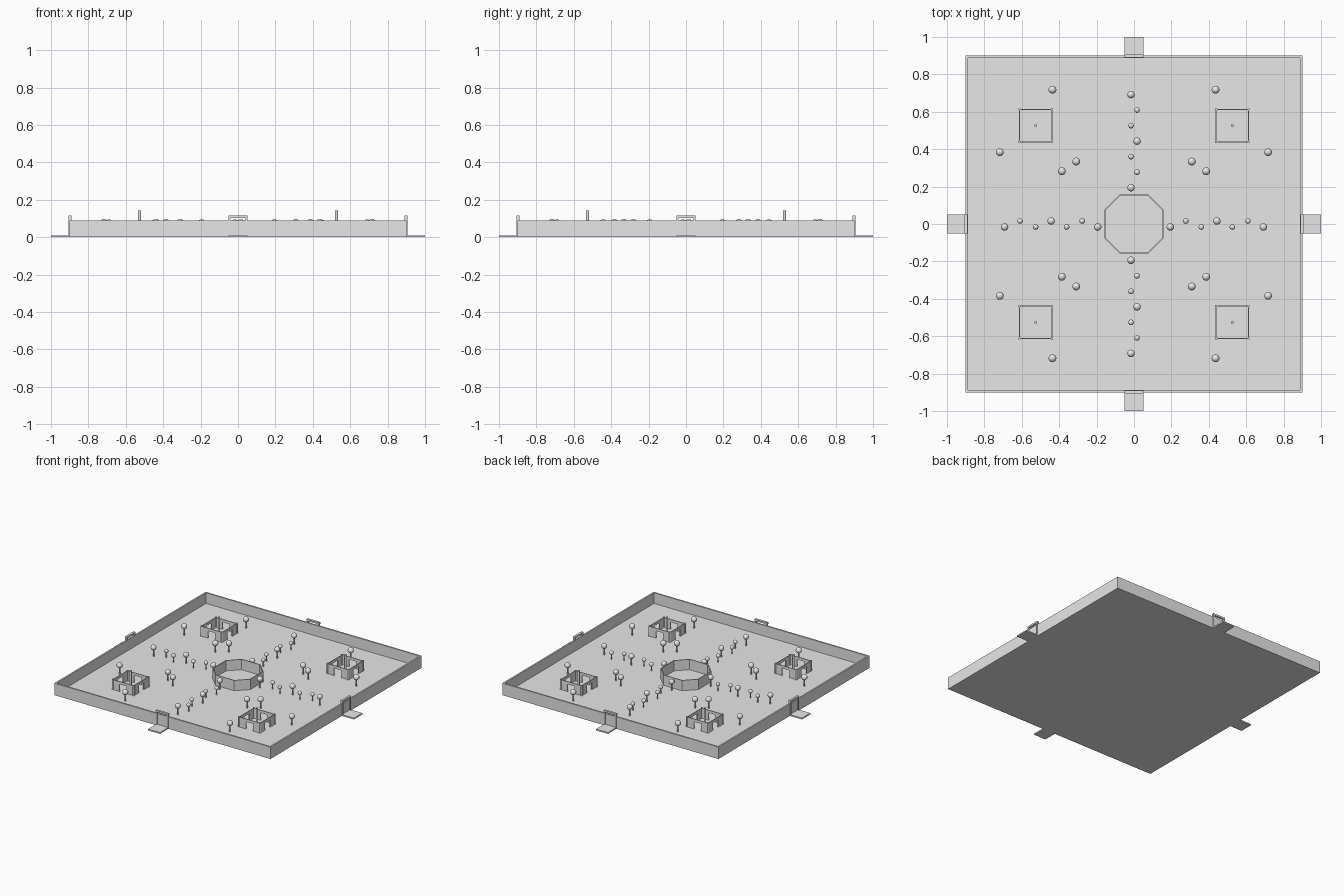
import bpy, bmesh, math
from mathutils import Matrix, Vector

cube = bpy.data.objects.get("Cube")
if cube:
    bpy.data.objects.remove(cube, do_unlink=True)

grey = bpy.data.materials.new("light_grey")
grey.use_nodes = True
colour = (0.8, 0.8, 0.8, 1)
grey.diffuse_color = colour
grey.node_tree.nodes["Principled BSDF"].inputs["Base Color"].default_value = colour

FLOOR, WALL_TOP = 0.01, 0.09
CORNERS = [(sx, sy) for sx in (-1, 1) for sy in (-1, 1)]


def finish(name, bm, smooth=False):
    mesh = bpy.data.meshes.new(name)
    bm.to_mesh(mesh)
    bm.free()
    mesh.materials.append(grey)
    ob = bpy.data.objects.new(name, mesh)
    bpy.context.collection.objects.link(ob)
    for p in mesh.polygons:
        p.use_smooth = smooth and len(p.vertices) < 5
    return ob


def box(bm, lo, hi, turn=Matrix()):
    lo, hi = Vector(lo), Vector(hi)
    size = Matrix.Diagonal((*(hi - lo), 1))
    bmesh.ops.create_cube(bm, size=1, matrix=turn @ Matrix.Translation((lo + hi) / 2) @ size)


def rod(bm, x, y, z0, z1, r, sides=8):
    bmesh.ops.create_cone(bm, cap_ends=True, segments=sides, radius1=r, radius2=r,
                          depth=z1 - z0, matrix=Matrix.Translation((x, y, (z0 + z1) / 2)))


def quarter(i):
    return Matrix.Rotation(i * math.pi / 2, 4, "Z")


def ring_wall(name, points, thick, z0, z1):
    """Closed wall: a loop of points and the same loop scaled inward."""
    bm = bmesh.new()
    reach = max(p[0] for p in points)
    k = (reach - thick) / reach
    rows = [[bm.verts.new((x * s, y * s, z)) for x, y in points]
            for s, z in ((1, z0), (1, z1), (k, z1), (k, z0))]
    n = len(points)
    for a, b in zip(rows, rows[1:] + rows[:1]):
        for i in range(n):
            j = (i + 1) % n
            bm.faces.new((a[i], a[j], b[j], b[i]))
    bmesh.ops.recalc_face_normals(bm, faces=bm.faces)
    return finish(name, bm)


# Ground slab
bm = bmesh.new()
box(bm, (-0.9, -0.9, 0), (0.9, 0.9, FLOOR))
finish("ground_slab", bm)

# Outer wall
ring_wall("outer_wall", [(-0.9, -0.9), (0.9, -0.9), (0.9, 0.9), (-0.9, 0.9)],
          0.012, FLOOR, WALL_TOP)

# Octagonal centre wall
h, f = 0.157, 0.078
ring_wall("centre_wall", [(h, -f), (h, f), (f, h), (-f, h), (-h, f), (-h, -f), (-f, -h), (f, -h)],
          0.006, FLOOR, WALL_TOP - 0.002)

# Entrance paths and gate frames, one per side
for i, side in enumerate(("front", "left", "back", "right")):
    turn = quarter(i)
    bm = bmesh.new()
    box(bm, (-0.05, -1, 0), (0.05, -0.9, FLOOR), turn)
    finish(side + "_entrance_path", bm)
    bm = bmesh.new()
    for s in (-1, 1):
        x0, x1 = sorted((s * 0.04, s * 0.05))
        box(bm, (x0, -0.906, FLOOR), (x1, -0.89, 0.104), turn)
    box(bm, (-0.052, -0.906, 0.102), (0.052, -0.89, 0.115), turn)
    finish(side + "_gate", bm)

# Four courts: walls with doorways, corner posts and a central pole
C, H, T, DOOR = 0.526, 0.09, 0.006, 0.03
for sx, sy in CORNERS:
    where = ("back_" if sy > 0 else "front_") + ("left" if sx > 0 else "right")
    place = Matrix.Translation((sx * C, sy * C, 0))
    bm = bmesh.new()
    for i in range(4):
        turn = place @ quarter(i)
        box(bm, (-H, -H, FLOOR), (-DOOR, -H + T, 0.085), turn)
        box(bm, (DOOR, -H, FLOOR), (H, -H + T, 0.085), turn)
        box(bm, (-DOOR, -H, 0.065), (DOOR, -H + T, 0.085), turn)
    finish(where + "_court_walls", bm)
    bm = bmesh.new()
    for px, py in CORNERS:
        rod(bm, sx * C + px * (H - T / 2), sy * C + py * (H - T / 2), FLOOR, 0.088, 0.007)
    finish(where + "_court_posts", bm, True)
    bm = bmesh.new()
    rod(bm, sx * C, sy * C, FLOOR, 0.142, 0.008, 12)
    finish(where + "_court_pole", bm, True)


# Trees: thin trunk and round crown
def tree(x, y, r, top):
    bm = bmesh.new()
    rod(bm, x, y, FLOOR, top - r, r * 0.25)
    finish("tree_trunk", bm, True)
    bm = bmesh.new()
    bmesh.ops.create_uvsphere(bm, u_segments=16, v_segments=10, radius=r,
                              matrix=Matrix.Translation((x, y, top - r)))
    finish("tree_crown", bm, True)


for sx, sy in CORNERS:
    for x, y in ((0.717, 0.384), (0.436, 0.718), (0.386, 0.282), (0.309, 0.334)):
        tree(sx * x, sy * y, 0.021, 0.097)

# Staggered trees along the four avenues
for i in range(7):
    along = 0.194 + 0.083 * i
    off = 0.016 if i % 2 else -0.016
    r, top = (0.02, 0.096) if i % 3 == 0 else (0.015, 0.075)
    for s in (-1, 1):
        tree(off, s * along, r, top)
        tree(s * along, off, r, top)
